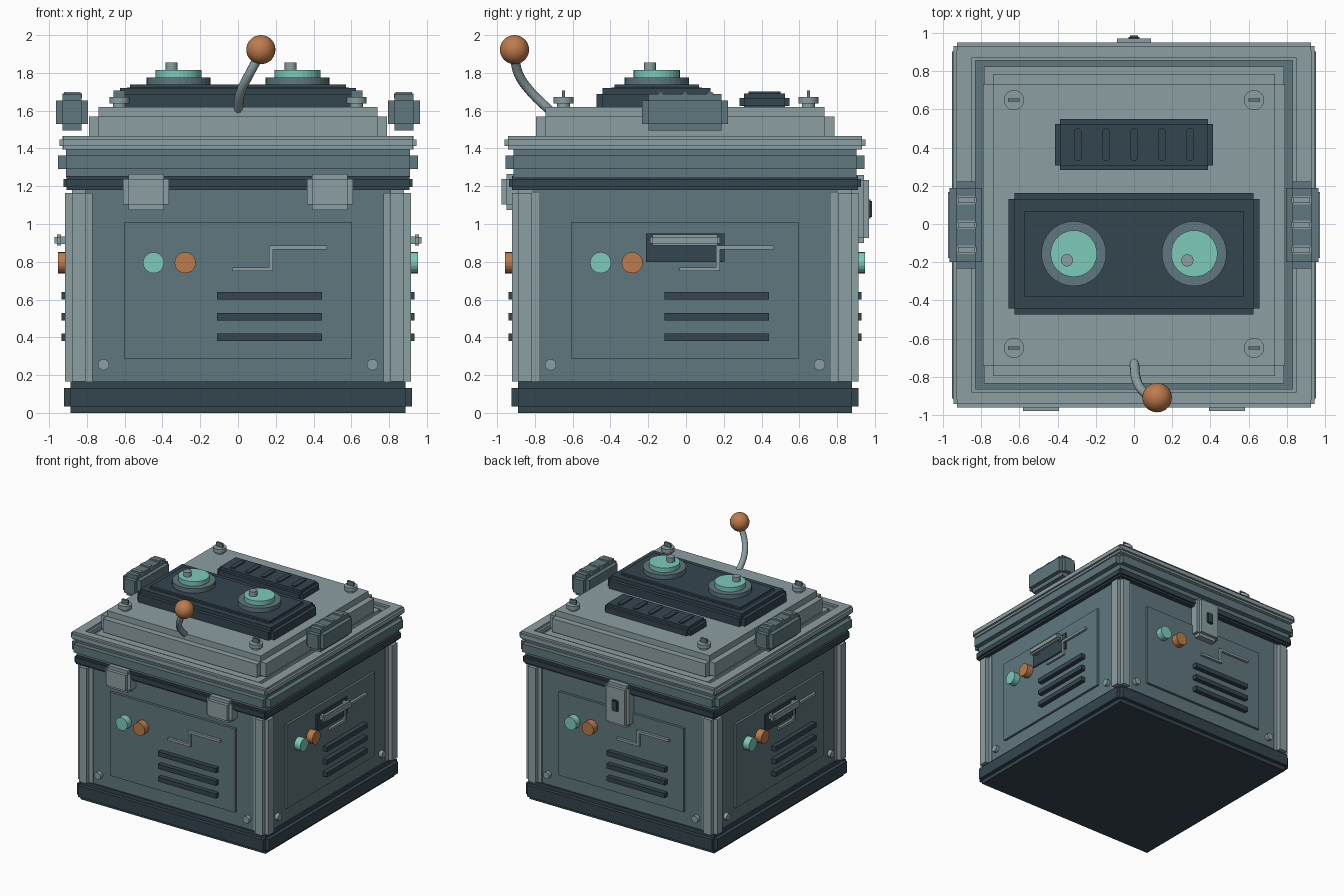
import bpy, bmesh, math
from mathutils import Matrix, Vector

if "Cube" in bpy.data.objects:
    bpy.data.objects.remove(bpy.data.objects["Cube"])

CY = -0.005  # depth centre of the crate


def mat(name, hexa):
    m = bpy.data.materials.new(name)
    c = [int(hexa[i:i + 2], 16) / 255 for i in (0, 2, 4)]
    m.diffuse_color = [((v + 0.055) / 1.055) ** 2.4 if v > 0.04 else v / 12.92 for v in c] + [1]
    m.use_nodes = True
    m.node_tree.nodes["Principled BSDF"].inputs["Base Color"].default_value = m.diffuse_color
    return m


LIGHT = mat("light_grey", "8c9fa2")
MID = mat("slate_grey", "5f777d")
DARK = mat("dark_slate", "34454e")
TEAL = mat("teal", "7ecabb")
COPPER = mat("copper", "bd7b4c")


def finish(name, bm, material, M=None):
    if M is not None:
        bm.transform(M)
    me = bpy.data.meshes.new(name)
    bm.to_mesh(me)
    bm.free()
    me.materials.append(material)
    ob = bpy.data.objects.new(name, me)
    bpy.context.collection.objects.link(ob)
    return ob


def add_box(bm, lo, hi):
    lo, hi = Vector(lo), Vector(hi)
    bmesh.ops.create_cube(bm, size=1, matrix=Matrix.Translation((lo + hi) / 2)
                          @ Matrix.Diagonal((*(hi - lo), 1)))


def box(name, x, y, z, material, M=None):
    bm = bmesh.new()
    add_box(bm, (x[0], y[0], z[0]), (x[1], y[1], z[1]))
    return finish(name, bm, material, M)


def step_box(name, x, y, z, r, material, M=None):
    """Box with stepped edges: three boxes, each full length along one axis."""
    bm = bmesh.new()
    lo, hi = (x[0], y[0], z[0]), (x[1], y[1], z[1])
    for a in range(3):
        add_box(bm, [v if i == a else v + r for i, v in enumerate(lo)],
                [v if i == a else v - r for i, v in enumerate(hi)])
    return finish(name, bm, material, M)


def disc(name, c, r, h, material, axis='Z', M=None, n=28):
    """Cylinder starting at c and rising h along +Z or out along -Y."""
    bm = bmesh.new()
    bmesh.ops.create_cone(bm, cap_ends=True, segments=n, radius1=r, radius2=r, depth=h,
                          matrix=Matrix.Translation((0, 0, h / 2)))
    if axis == 'Y':
        bm.transform(Matrix.Rotation(math.pi / 2, 4, 'X'))
    bm.transform(Matrix.Translation(c))
    return finish(name, bm, material, M)


def sym(v, c=0.0):
    return (c - v, c + v)


# Base, body, seal and lid
step_box("base", sym(0.92), sym(0.918, CY), (0, 0.165), 0.033, DARK)
box("body", sym(0.875), sym(0.873, CY), (0.12, 1.22), MID)
step_box("seal", sym(0.925), sym(0.932, CY), (1.18, 1.255), 0.016, DARK)
step_box("lid_rim", sym(0.952), sym(0.95, CY), (1.25, 1.405), 0.042, MID)
step_box("lid_block", sym(0.79), sym(0.79, CY), (1.40, 1.62), 0.052, LIGHT)
box("lid_inner_plate", sym(0.785), sym(0.83, CY), (1.38, 1.44), LIGHT)

# Corner posts
for sx in (-1, 1):
    for sy in (-1, 1):
        step_box("corner_post", sym(0.072, sx * 0.843), sym(0.072, CY + sy * 0.845),
                 (0.13, 1.2), 0.036, LIGHT)

# Lid rails around the edge
for s in (-1, 1):
    step_box("side_rail", sym(0.058, s * 0.888), sym(0.93, CY), (1.395, 1.465), 0.018, LIGHT)
    step_box("cross_rail", sym(0.945), sym(0.048, CY + s * 0.907), (1.395, 1.465), 0.018, LIGHT)

# The four sides carry the same fittings
for k in range(4):
    M = Matrix.Translation((0, CY, 0)) @ Matrix.Rotation(k * math.pi / 2, 4, 'Z')
    box("side_panel", sym(0.6), (-0.895, -0.8), (0.285, 1.01), MID, M)
    for z in (0.40, 0.51, 0.62):
        box("vent_bar", (-0.11, 0.445), (-0.935, -0.85), (z - 0.02, z + 0.02), DARK, M)
    disc("teal_lamp", (-0.447, -0.88, 0.795), 0.056, 0.073, TEAL, 'Y', M, 20)
    disc("copper_lamp", (-0.28, -0.88, 0.795), 0.056, 0.073, COPPER, 'Y', M, 20)
    for x in (-0.712, 0.712):
        disc("rivet", (x, -0.86, 0.255), 0.03, 0.045, LIGHT, 'Y', M, 16)
    # Bent pipe
    for x, z in (((-0.03, 0.185), (0.75, 0.771)), ((0.164, 0.185), (0.75, 0.886)),
                 ((0.164, 0.47), (0.865, 0.886))):
        box("bent_pipe", x, (-0.916, -0.85), z, LIGHT, M)
    # Carry handles on the left and right sides
    if k % 2:
        box("handle_recess", sym(0.208), (-0.907, -0.85), (0.80, 0.95), DARK, M)
        step_box("handle_bar", sym(0.185), (-0.972, -0.925), (0.885, 0.945), 0.013, LIGHT, M)
        for s in (-1, 1):
            box("handle_bracket", sym(0.018, s * 0.15), (-0.94, -0.88), (0.895, 0.935), LIGHT, M)

# Front hinges
for s in (-1, 1):
    step_box("hinge", sym(0.122, s * 0.487), (-0.978, -0.85), (1.075, 1.265), 0.028, LIGHT)

# Back latch with keyhole
step_box("latch", sym(0.115), (0.85, 0.97), (0.9, 1.26), 0.027, LIGHT)
step_box("keyhole", sym(0.03), (0.94, 0.985), (1.03, 1.13), 0.008, DARK)

# Grips on the lid sides
for s in (-1, 1):
    step_box("grip", sym(0.085, s * 0.879), sym(0.228, CY), (1.495, 1.688), 0.035, MID)
    for y in (-0.13, 0, 0.13):
        step_box("grip_ridge", sym(0.052, s * 0.877), sym(0.022, CY + y), (1.66, 1.70), 0.008, LIGHT)

# Lens panel
step_box("lens_panel", sym(0.657), (-0.473, 0.162), (1.58, 1.72), 0.031, DARK)
step_box("lens_panel_top", sym(0.588), (-0.395, 0.085), (1.66, 1.738), 0.016, DARK)
for s in (-1, 1):
    x = s * 0.315
    disc("lens_ring", (x, -0.155, 1.72), 0.17, 0.056, MID, n=32)
    disc("lens", (x, -0.155, 1.77), 0.122, 0.045, TEAL, n=32)
    disc("lens_knob", (x - 0.036, -0.19, 1.81), 0.032, 0.046, LIGHT, n=20)

# Rear vent with rounded slots
step_box("rear_vent", sym(0.412), (0.283, 0.548), (1.60, 1.692), 0.024, DARK)
for i in range(-2, 3):
    x = i * 0.147
    box("vent_slot", sym(0.021, x), (0.351, 0.479), (1.68, 1.702), DARK)
    for y in (0.351, 0.479):
        disc("vent_slot_end", (x, y, 1.68), 0.021, 0.022, DARK, n=16)

# Lid screws
for sx in (-1, 1):
    for sy in (-1, 1):
        x, y = sx * 0.628, sy * 0.648
        disc("screw_neck", (x, y, 1.61), 0.035, 0.04, LIGHT, n=20)
        disc("screw", (x, y, 1.638), 0.053, 0.034, LIGHT, n=24)
        box("screw_key", sym(0.03, x), sym(0.008, y), (1.66, 1.708), MID)

# Lever: bent rod and ball
cu = bpy.data.curves.new("lever_rod", 'CURVE')
cu.dimensions = '3D'
cu.bevel_depth = 0.025
cu.bevel_resolution = 3
cu.resolution_u = 6
cu.use_fill_caps = True
sp = cu.splines.new('BEZIER')
path = [(0, -0.72, 1.60), (0.015, -0.822, 1.70), (0.058, -0.885, 1.79), (0.118, -0.91, 1.90)]
sp.bezier_points.add(len(path) - 1)
for p, co in zip(sp.bezier_points, path):
    p.co = co
    p.handle_left_type = p.handle_right_type = 'AUTO'
cu.materials.append(LIGHT)
bpy.context.collection.objects.link(bpy.data.objects.new("lever_rod", cu))

bm = bmesh.new()
bmesh.ops.create_uvsphere(bm, u_segments=28, v_segments=18, radius=0.077,
                          matrix=Matrix.Translation((0.121, -0.908, 1.923)))
for f in bm.faces:
    f.smooth = True
finish("lever_ball", bm, COPPER)
